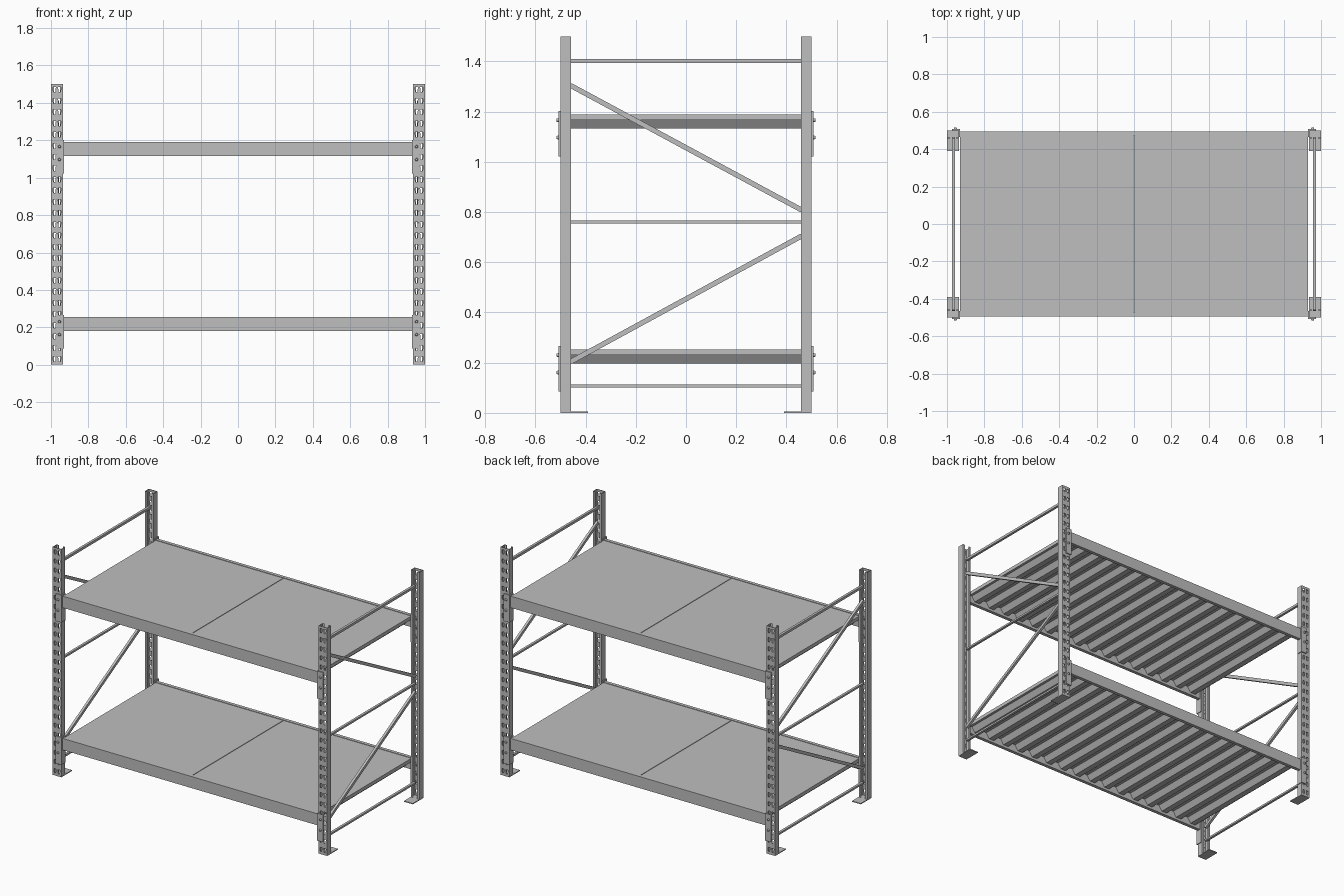
import bpy, bmesh
from mathutils import Vector

cube = bpy.data.objects.get("Cube")
if cube:
    bpy.data.objects.remove(cube)

steel = bpy.data.materials.new("grey_steel")
steel.use_nodes = True
GREY = (0.52, 0.52, 0.52, 1)
steel.diffuse_color = GREY
steel.node_tree.nodes["Principled BSDF"].inputs["Base Color"].default_value = GREY


def finish(name, bm, mirror=(False, False), thickness=0):
    """Turn a bmesh into an object, with optional sheet thickness and mirroring."""
    bmesh.ops.recalc_face_normals(bm, faces=bm.faces)
    mesh = bpy.data.meshes.new(name)
    bm.to_mesh(mesh)
    bm.free()
    mesh.materials.append(steel)
    ob = bpy.data.objects.new(name, mesh)
    bpy.context.collection.objects.link(ob)
    if thickness:
        mod = ob.modifiers.new("sheet", 'SOLIDIFY')
        mod.thickness = thickness
        mod.offset = 0
    if any(mirror):
        mod = ob.modifiers.new("mirror", 'MIRROR')
        mod.use_axis = (mirror[0], mirror[1], False)
        mod.use_mirror_merge = False
    return ob


def add_box(bm, lo, hi):
    lo, hi = Vector(lo), Vector(hi)
    verts = bmesh.ops.create_cube(bm, size=1)["verts"]
    for v in verts:
        v.co = (lo + hi) / 2 + v.co * (hi - lo)


def prism(bm, profile, axis_vec):
    """Extrude a closed outline along a vector."""
    face = bm.faces.new([bm.verts.new(p) for p in profile])
    moved = bmesh.ops.extrude_face_region(bm, geom=[face])["geom"]
    for v in moved:
        if isinstance(v, bmesh.types.BMVert):
            v.co += Vector(axis_vec)


# Perforated channel uprights: a sheet swept round the section, hole cells skipped
HEIGHT, PITCH, HOLE = 1.5, 0.06, 0.027
X0, X1, Y0, Y1 = 0.938, 0.998, -0.498, -0.46
cols = [X0 + d for d in (0.008, 0.024, 0.036, 0.052)]
section = ([(X0 + 0.014, Y1), (X0, Y1), (X0, Y0)] + [(x, Y0) for x in cols]
           + [(X1, Y0), (X1, Y1), (X1 - 0.014, Y1)])
hole_cells = (3, 5)
levels = [0.0]
for i in range(25):
    base = PITCH * i + 0.017
    levels += [base, base + HOLE]
levels.append(HEIGHT)
bm = bmesh.new()
grid = []
for r, z in enumerate(levels):
    row = []
    for c, (x, y) in enumerate(section):
        # holes narrow towards the bottom
        taper = 0.003 if r % 2 else 0
        if c in (3, 5):
            x += taper
        elif c in (4, 6):
            x -= taper
        row.append(bm.verts.new((x, y, z)))
    grid.append(row)
for r in range(len(levels) - 1):
    for c in range(len(section) - 1):
        if r % 2 and c in hole_cells:
            continue
        bm.faces.new((grid[r][c], grid[r][c + 1], grid[r + 1][c + 1], grid[r + 1][c]))
finish("uprights", bm, (True, True), 0.004)

# Foot plates
bm = bmesh.new()
add_box(bm, (0.936, -0.5, 0), (1, -0.39, 0.006))
finish("foot_plates", bm, (True, True))

# Horizontal and diagonal braces of the end frames
XB = 0.966


def brace(name, z_front, z_back, size):
    a, b = Vector((XB, -0.461, z_front)), Vector((XB, 0.461, z_back))
    d = (b - a).normalized()
    side = Vector((0.008, 0, 0))
    up = Vector((1, 0, 0)).cross(d) * size / 2
    bm = bmesh.new()
    prism(bm, [a - side - up, a + side - up, a + side + up, a - side + up], b - a)
    finish(name, bm, (True, False))


for name, z, size in (("top", 1.402, 0.016), ("middle", 0.76, 0.012), ("bottom", 0.108, 0.012)):
    brace(name + "_brace", z, z, size)
brace("upper_diagonal_brace", 1.305, 0.808, 0.02)
brace("lower_diagonal_brace", 0.203, 0.705, 0.02)

# Shelf levels
RIBS = 8
for level, top in (("lower", 0.256), ("upper", 1.192)):
    # Front and back beams
    bm = bmesh.new()
    add_box(bm, (-0.936, -0.495, top - 0.076), (0.936, -0.473, top))
    finish(level + "_beams", bm, (False, True))

    # Angle brackets that hook the beams on the uprights
    bm = bmesh.new()
    add_box(bm, (0.931, -0.507, top - 0.17), (0.972, -0.5, top + 0.01))
    add_box(bm, (0.931, -0.507, top - 0.17), (0.936, -0.465, top + 0.01))
    finish(level + "_brackets", bm, (True, True))

    # Bracket bolts
    bm = bmesh.new()
    for drop in (0.026, 0.095):
        verts = bmesh.ops.create_cone(bm, cap_ends=True, segments=12, radius1=0.009,
                                      radius2=0.006, depth=0.012)["verts"]
        for v in verts:
            x, y, z = v.co
            v.co = (0.955 + x, -0.51 - z, top - drop + y)
    finish(level + "_bolts", bm, (True, True))

    # Ribbed deck panels, one each side of the centre seam
    start, end = 0.002, 0.931
    step = (end - start) / RIBS
    deck_top, valley, bottom = top - 0.003, top - 0.026, top - 0.06
    outline = [(start, deck_top), (start, valley)]
    for i in range(RIBS):
        x = start + i * step
        outline += [(x + step * f, z) for f, z in
                    ((0.14, valley), (0.34, bottom), (0.66, bottom), (0.86, valley))]
    outline += [(end, valley), (end, deck_top)]
    bm = bmesh.new()
    prism(bm, [(x, -0.473, z) for x, z in outline], (0, 0.946, 0))
    finish(level + "_deck_panels", bm, (True, False))
